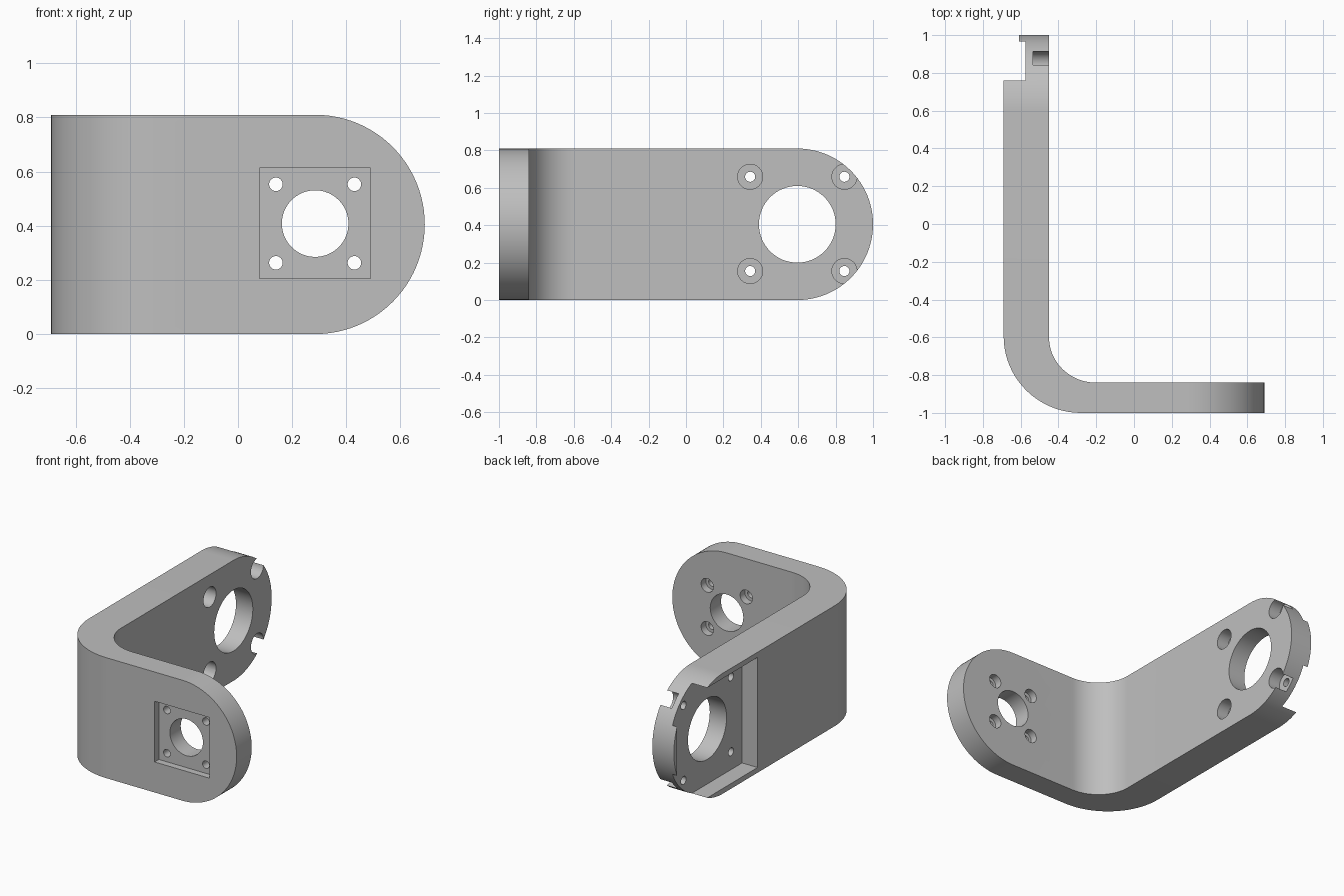
import bpy, bmesh
from math import sin, cos, pi, radians
from mathutils import Matrix, Vector

cube = bpy.data.objects.get("Cube")
if cube:
    bpy.data.objects.remove(cube, do_unlink=True)

H = 0.81             # bracket height
R = H / 2            # rounded end radius and mid height
LONG_Y = 0.595       # centre of the long arm's rounded end
SHORT_X = 0.285      # centre of the short arm's rounded end
X_OUT, X_IN = -0.69, -0.45
Y_OUT, Y_IN = -1.0, -0.84
OUT_BEND = (-0.28, -0.595)
IN_BEND = (-0.2, -0.6)

grey = bpy.data.materials.new("light grey metal")
grey.use_nodes = True
colour = (0.52, 0.52, 0.52, 1)
grey.diffuse_color = colour
grey.node_tree.nodes["Principled BSDF"].inputs["Base Color"].default_value = colour


def make_object(name, bm):
    mesh = bpy.data.meshes.new(name)
    bm.to_mesh(mesh)
    bm.free()
    obj = bpy.data.objects.new(name, mesh)
    bpy.context.collection.objects.link(obj)
    mesh.materials.append(grey)
    return obj


def add_arm(bm, outer_start, inner_start, centre, place_outer, place_inner):
    """Plate with a half-round end, left open where it meets the bend."""
    steps = 48
    arc = [(centre + R * sin(pi * i / steps), R - R * cos(pi * i / steps))
           for i in range(steps + 1)]
    rims = []
    for start, place in ((outer_start, place_outer), (inner_start, place_inner)):
        outline = [(start, 0)] + arc + [(start, H)]
        rims.append([bm.verts.new(place(u, z)) for u, z in outline])
        bm.faces.new(rims[-1])
    a, b = rims
    for i in range(len(a) - 1):
        bm.faces.new((a[i], a[i + 1], b[i + 1], b[i]))


def add_bend(bm):
    """Curved corner that joins both arms."""
    steps = 20
    rows = []
    for i in range(steps + 1):
        t = pi / 2 * i / steps
        row = []
        for (cx, cy), x, y in ((OUT_BEND, X_OUT, Y_OUT), (IN_BEND, X_IN, Y_IN)):
            px, py = cx + (x - cx) * cos(t), cy + (y - cy) * sin(t)
            row += [bm.verts.new((px, py, 0)), bm.verts.new((px, py, H))]
        rows.append([row[0], row[1], row[3], row[2]])
    for a, b in zip(rows, rows[1:]):
        for k in range(4):
            n = (k + 1) % 4
            bm.faces.new((a[k], a[n], b[n], b[k]))


# Bracket body
bm = bmesh.new()
add_arm(bm, OUT_BEND[1], IN_BEND[1], LONG_Y,
        lambda u, z: (X_OUT, u, z), lambda u, z: (X_IN, u, z))
add_arm(bm, OUT_BEND[0], IN_BEND[0], SHORT_X,
        lambda u, z: (u, Y_OUT, z), lambda u, z: (u, Y_IN, z))
add_bend(bm)
bmesh.ops.remove_doubles(bm, verts=bm.verts, dist=0.0001)
bmesh.ops.recalc_face_normals(bm, faces=bm.faces)
bracket = make_object("motor_bracket", bm)


def cut(bm):
    """Subtract a solid from the bracket."""
    cutter = make_object("cutter", bm)
    cutter.hide_render = True
    mod = bracket.modifiers.new("cut", 'BOOLEAN')
    mod.operation = 'DIFFERENCE'
    mod.solver = 'EXACT'
    mod.object = cutter
    bpy.context.view_layer.objects.active = bracket
    bpy.ops.object.modifier_apply(modifier=mod.name)
    bpy.data.objects.remove(cutter, do_unlink=True)


def cut_box(low, high):
    low, high = Vector(low), Vector(high)
    bm = bmesh.new()
    bmesh.ops.create_cube(bm, size=1, matrix=Matrix.Translation((low + high) / 2)
                          @ Matrix.Diagonal((*(high - low), 1)))
    cut(bm)


def cut_hole(axis, u, z, radius, start, end, segments=32):
    """Round hole along x or y between two depths."""
    mid = (start + end) / 2
    if axis == 'X':
        place, turn = (mid, u, z), Matrix.Rotation(pi / 2, 4, 'Y')
    else:
        place, turn = (u, mid, z), Matrix.Rotation(pi / 2, 4, 'X')
    bm = bmesh.new()
    bmesh.ops.create_cone(bm, cap_ends=True, segments=segments, radius1=radius,
                          radius2=radius, depth=end - start,
                          matrix=Matrix.Translation(place) @ turn)
    cut(bm)


# Square motor seats in the outer faces, and the lowered lip at the long end
cut_box((-0.8, LONG_Y - 0.37, R - 0.37), (-0.575, LONG_Y + 0.37, R + 0.37))
cut_box((-0.8, 0.94, 0.1), (-0.61, 1.1, 0.71))
cut_box((SHORT_X - 0.205, -1.1, R - 0.2), (SHORT_X + 0.205, -0.955, R + 0.208))

# Large shaft holes
cut_hole('X', LONG_Y, R, 0.205, -0.8, -0.3, 64)
cut_hole('Y', SHORT_X, R + 0.003, 0.123, -1.1, -0.7, 64)

# Screw holes with counterbores on the inner faces
for su in (-1, 1):
    for sz in (-1, 1):
        u, z = LONG_Y + su * 0.252, R + 0.002 + sz * 0.252
        cut_hole('X', u, z, 0.027, -0.8, -0.3)
        cut_hole('X', u, z, 0.067, -0.535, -0.3)
        u, z = SHORT_X + su * 0.145, R + 0.003 + sz * 0.145
        cut_hole('Y', u, z, 0.025, -1.1, -0.7)
        cut_hole('Y', u, z, 0.046, -0.89, -0.7)

bpy.ops.object.select_all(action='DESELECT')
bracket.select_set(True)
bpy.context.view_layer.objects.active = bracket
bpy.ops.object.shade_smooth_by_angle(angle=radians(30))
